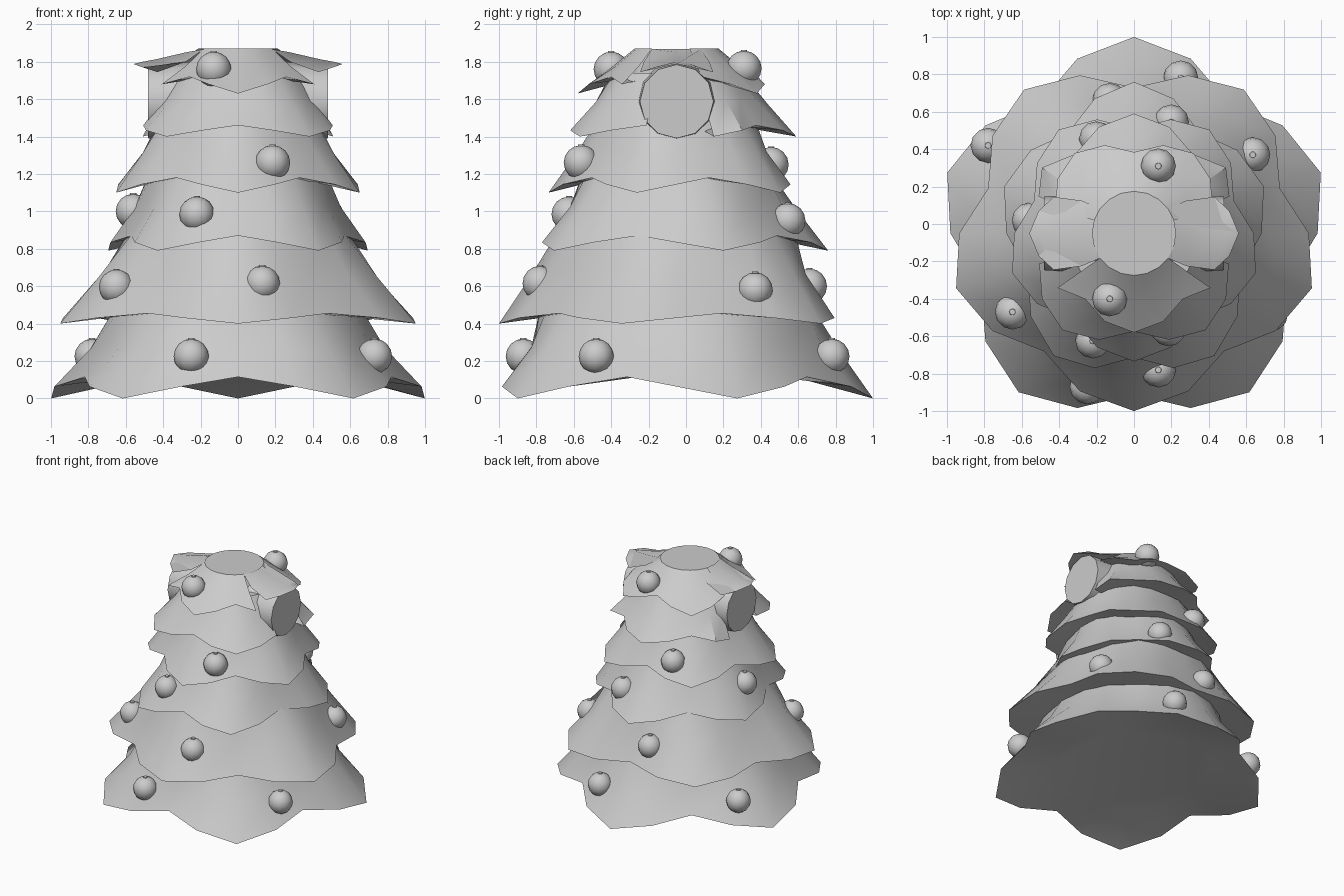
import bpy, bmesh
from math import sin, cos, radians, pi
from mathutils import Vector, Matrix

cube = bpy.data.objects.get("Cube")
if cube:
    bpy.data.objects.remove(cube)

CY = -0.05      # shared axis of the tiers
SEGS = 20       # rim corners: five points, each with shoulders and a notch

grey = bpy.data.materials.new("plain_grey")
grey.use_nodes = True
COLOUR = (0.6, 0.6, 0.6, 1)
grey.diffuse_color = COLOUR
grey.node_tree.nodes["Principled BSDF"].inputs["Base Color"].default_value = COLOUR


def finish(name, bm, angle=35):
    """Turn a bmesh into a smooth-shaded object with sharp edges kept."""
    bmesh.ops.recalc_face_normals(bm, faces=bm.faces)
    mesh = bpy.data.meshes.new(name)
    bm.to_mesh(mesh)
    bm.free()
    mesh.materials.append(grey)
    obj = bpy.data.objects.new(name, mesh)
    bpy.context.collection.objects.link(obj)
    bpy.ops.object.select_all(action='DESELECT')
    obj.select_set(True)
    bpy.context.view_layer.objects.active = obj
    bpy.ops.object.shade_smooth_by_angle(angle=radians(angle))


def tier(name, rim, tip_z, lift, top, top_z, back_point, gap=None, max_x=2):
    """Scalloped skirt: pointed rim, waist ring, top ring and underside."""
    bm = bmesh.new()
    axis = Vector((0, CY, 0))
    rings = [[], [], [], []]
    for i in range(SEGS):
        a = radians(90 + i * 360 / SEGS)
        step = (i + (0 if back_point else 2)) % 4
        shrink = (1, 0.935, 0.82, 0.935)[step]
        rise = (0, 0.55, 1, 0.55)[step] * lift
        low = Vector((rim[0] * shrink * cos(a), rim[1] * shrink * sin(a), tip_z + rise))
        low.x = max(-max_x, min(max_x, low.x))
        high = Vector((top[0] * cos(a), top[1] * sin(a), top_z))
        waist = low.lerp(high, 0.5)
        waist.xy *= 0.99 if step == 0 else 0.955
        inner = Vector((high.x * 0.9, high.y * 0.9, tip_z + lift))
        for ring, point in zip(rings, (inner, low, waist, high)):
            ring.append(bm.verts.new(point + axis))
    for lower, upper in zip(rings, rings[1:]):
        for i in range(SEGS):
            # leave room for the side stubs
            angle = 90 + (i + 0.5) * 360 / SEGS
            side = (angle + 90) % 360 - 90
            if side > 90:
                side = 180 - side
            if gap and gap[0] < side < gap[1]:
                continue
            j = (i + 1) % SEGS
            bm.faces.new((lower[i], lower[j], upper[j], upper[i]))
    bm.faces.new(rings[0])
    bm.faces.new(rings[3])
    finish(name, bm)


# Skirt tiers, bottom to top
tier("tier_1", (1.05, 1.05), 0.0, 0.115, (0.66, 0.73), 0.48, True)
tier("tier_2", (1.0, 0.95), 0.4, 0.055, (0.58, 0.63), 0.9, False)
tier("tier_3", (0.73, 0.81), 0.79, 0.08, (0.47, 0.5), 1.21, True)
tier("tier_4", (0.685, 0.685), 1.1, 0.08, (0.42, 0.42), 1.49, False)
tier("tier_5", (0.65, 0.64), 1.4, 0.06, (0.35, 0.35), 1.74, True, (-18, 18), 0.51)
tier("tier_6", (0.54, 0.53), 1.63, 0.09, (0.225, 0.225), 1.87, False, (-36, 18))

# Inner trunk behind the upper tiers
bm = bmesh.new()
bmesh.ops.create_cone(bm, cap_ends=True, segments=SEGS, radius1=0.42, radius2=0.2, depth=0.46,
                      matrix=Matrix.Translation((0, CY, 1.625)))
finish("inner_trunk", bm)

for side, label in ((1, "left"), (-1, "right")):
    # Round side stub, slightly narrower at its flat end
    bm = bmesh.new()
    bmesh.ops.create_cone(bm, cap_ends=True, segments=12, radius1=0.22, radius2=0.197, depth=0.38,
                          matrix=Matrix.Translation((side * 0.29, CY, 1.588))
                          @ Matrix.Rotation(side * pi / 2, 4, 'Y'))
    finish(label + "_stub", bm)

    # Drooping flap over the stub: x, half width, ridge height, edge height
    bm = bmesh.new()
    rows = []
    for x, w, ridge, edge in ((0.18, 0.132, 1.868, 1.868), (0.28, 0.175, 1.85, 1.8),
                              (0.43, 0.195, 1.815, 1.745), (0.51, 0.12, 1.8, 1.77)):
        rows.append([bm.verts.new((side * x, CY + k * w, ridge if k == 0 else edge))
                     for k in (-1, 0, 1)])
    for a, b in zip(rows, rows[1:]):
        for k in (0, 1):
            bm.faces.new((a[k], a[k + 1], b[k + 1], b[k]))
    tip = bm.verts.new((side * 0.56, CY, 1.788))
    for k in (0, 1):
        bm.faces.new((rows[-1][k], rows[-1][k + 1], tip))
    # close the flap underneath so it has an outside all round
    bm.faces.new([r[0] for r in rows] + [tip] + [r[2] for r in reversed(rows)])
    finish(label + "_flap", bm, 45)

# Round ornaments with a small cap
spots = [
    (-0.13, -0.4, 1.76), (0.13, 0.31, 1.765),
    (0.185, -0.56, 1.26), (-0.2, 0.455, 1.25),
    (-0.22, -0.625, 0.985), (0.2, 0.545, 0.95), (-0.56, 0.02, 1.0),
    (-0.65, -0.47, 0.595), (0.13, -0.78, 0.615), (0.635, 0.37, 0.58), (-0.13, 0.66, 0.6),
    (-0.25, -0.87, 0.225), (0.73, -0.48, 0.225), (0.25, 0.78, 0.225), (-0.78, 0.42, 0.225),
]
for n, spot in enumerate(spots, 1):
    bm = bmesh.new()
    place = Matrix.Translation(spot)
    bmesh.ops.create_uvsphere(bm, u_segments=12, v_segments=8, radius=0.094, matrix=place)
    bmesh.ops.create_cone(bm, cap_ends=True, segments=8, radius1=0.02, radius2=0.016, depth=0.02,
                          matrix=place @ Matrix.Translation((0, 0, 0.088)))
    finish("ornament_%d" % n, bm, 50)
